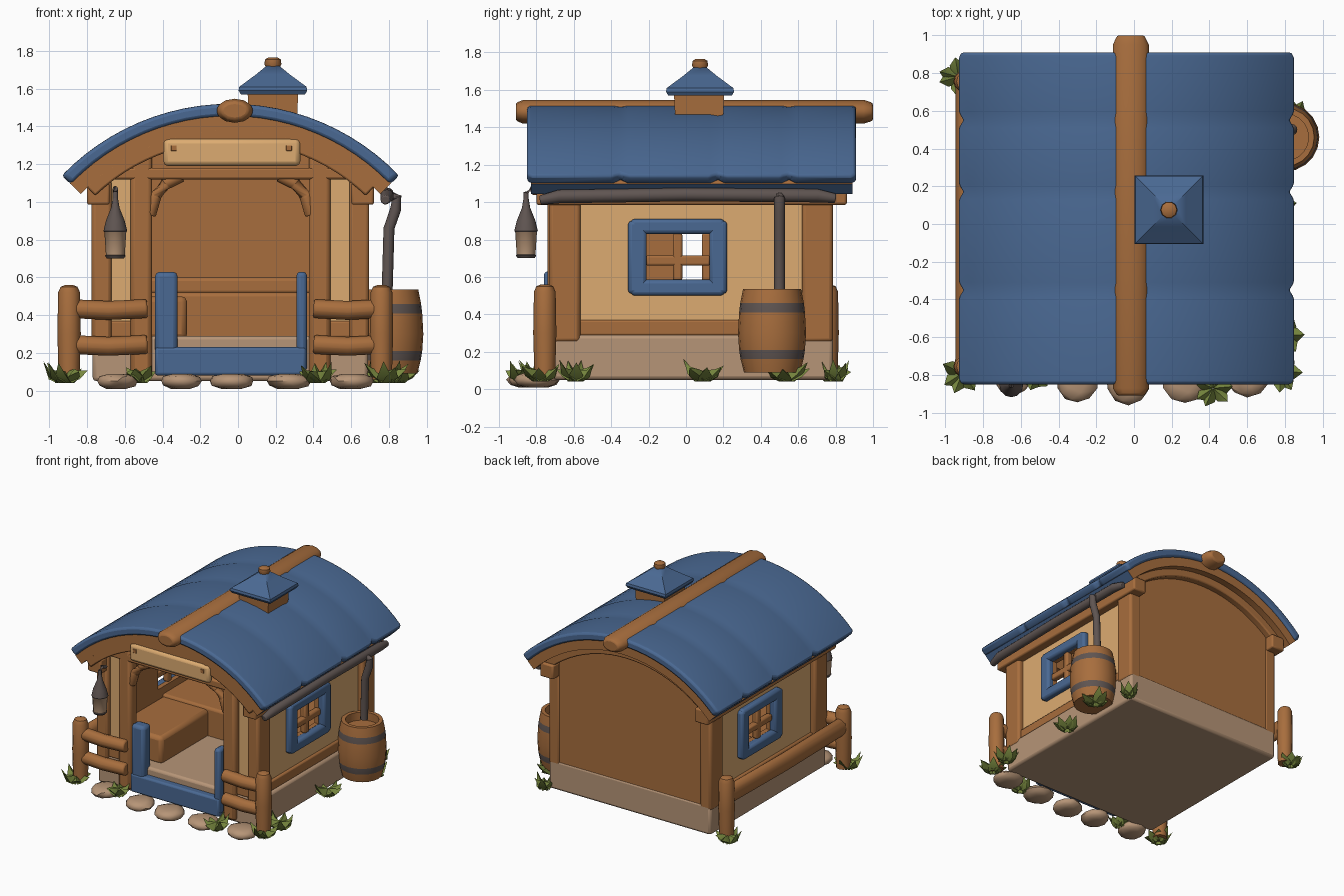
import bpy, bmesh, math, random
from mathutils import Vector, Matrix

random.seed(4)
if "Cube" in bpy.data.objects:
    bpy.data.objects.remove(bpy.data.objects["Cube"])


def material(name, *rgb):
    m = bpy.data.materials.new(name)
    m.use_nodes = True
    m.diffuse_color = (*rgb, 1)
    m.node_tree.nodes["Principled BSDF"].inputs["Base Color"].default_value = (*rgb, 1)
    return m


WOOD = material("brown wood", 0.39, 0.155, 0.047)
BLUE = material("blue paint", 0.068, 0.14, 0.29)
PLASTER = material("tan plaster", 0.72, 0.41, 0.165)
STONE = material("pale stone", 0.47, 0.30, 0.185)
METAL = material("dark metal", 0.115, 0.09, 0.083)
GRASS = material("green grass", 0.19, 0.25, 0.05)
CX = -0.04  # middle of the house


def finish(name, bm, mats, bevel=0.0):
    bmesh.ops.recalc_face_normals(bm, faces=bm.faces)
    mesh = bpy.data.meshes.new(name)
    bm.to_mesh(mesh)
    bm.free()
    ob = bpy.data.objects.new(name, mesh)
    bpy.context.collection.objects.link(ob)
    for m in mats if isinstance(mats, tuple) else (mats,):
        mesh.materials.append(m)
    if bevel:
        mod = ob.modifiers.new("soft edges", "BEVEL")
        mod.width, mod.segments = bevel, 2
    bpy.ops.object.select_all(action="DESELECT")
    bpy.context.view_layer.objects.active = ob
    ob.select_set(True)
    bpy.ops.object.shade_smooth_by_angle(angle=math.radians(42))
    return ob


def box(name, x, y, z, mat, bevel=0.012):
    bm = bmesh.new()
    size = Matrix.Diagonal((x[1] - x[0], y[1] - y[0], z[1] - z[0], 1))
    mid = Matrix.Translation((sum(x) / 2, sum(y) / 2, sum(z) / 2))
    bmesh.ops.create_cube(bm, size=1, matrix=mid @ size)
    return finish(name, bm, mat, bevel)


def lathe(name, centre, profile, mat, sides=20, rule=None, turn=0.0):
    """Stack rings of (radius, height) and close both ends."""
    bm = bmesh.new()
    rings = []
    for r, h in profile:
        angles = [turn + math.tau * i / sides for i in range(sides)]
        rings.append([bm.verts.new((centre[0] + r * math.cos(a), centre[1] + r * math.sin(a), h)) for a in angles])
    for k, (a, b) in enumerate(zip(rings, rings[1:])):
        for i in range(sides):
            j = (i + 1) % sides
            f = bm.faces.new((a[i], a[j], b[j], b[i]))
            f.material_index = rule(k) if rule else 0
    bm.faces.new(rings[0])
    bm.faces.new(rings[-1])
    return finish(name, bm, mat)


def tube(name, points, r, mat, flat=1.0, taper=1.0):
    """Round bar swept along a path, optionally flattened, with narrowed ends."""
    bm = bmesh.new()
    pts = [Vector(p) for p in points]
    rings = []
    for i, p in enumerate(pts):
        d = (pts[min(i + 1, len(pts) - 1)] - pts[max(i - 1, 0)]).normalized()
        u = d.cross(Vector((0, 0, 1)) if abs(d.z) < 0.8 else Vector((0, 1, 0))).normalized()
        v = u.cross(d)
        s = r * (taper if i in (0, len(pts) - 1) else 1)
        rings.append([bm.verts.new(p + s * (math.cos(t) * u + flat * math.sin(t) * v))
                      for t in (math.tau * k / 12 for k in range(12))])
    for a, b in zip(rings, rings[1:]):
        for i in range(12):
            bm.faces.new((a[i], a[i - 1], b[i - 1], b[i]))
    bm.faces.new(rings[0])
    bm.faces.new(rings[-1])
    return finish(name, bm, mat, 0.012 if r > 0.03 else 0)


def arch(name, r0, r1, half, stations, mats, bevel=0.01):
    """Curved shell along y; each station is (y, amount pinched in). The eave edges take the last material."""
    bm = bmesh.new()
    loops = []
    for y, pinch in stations:
        a = [(-1 + i / 12) * (half - pinch) for i in range(25)]
        path = [(r1 - pinch * 0.3, t) for t in a] + [(r0, t) for t in reversed(a)]
        loops.append([bm.verts.new((CX + r * math.sin(t), y, 0.28 + r * math.cos(t))) for r, t in path])
    for a, b in zip(loops, loops[1:]):
        for i in range(len(a)):
            f = bm.faces.new((a[i], a[i - 1], b[i - 1], b[i]))
            f.material_index = len(mats) - 1 if i in (0, 25) else 0
    for loop in (loops[0], loops[-1]):
        for i in range(24):
            bm.faces.new((loop[i], loop[i + 1], loop[48 - i], loop[49 - i]))
    return finish(name, bm, mats, bevel)


def gable(name, y0, y1, bottom, half, mat):
    """Upright panel with a curved top that meets the roof."""
    bm = bmesh.new()
    xs = [half * (-1 + i / 10) for i in range(21)]
    outline = [(-half, bottom)] + [(x, 0.28 + math.sqrt(1.21 - x * x)) for x in xs] + [(half, bottom)]
    face = bm.faces.new([bm.verts.new((CX + x, y0, z)) for x, z in outline])
    out = bmesh.ops.extrude_face_region(bm, geom=[face])
    bmesh.ops.translate(bm, verts=[v for v in out["geom"] if isinstance(v, bmesh.types.BMVert)], vec=(0, y1 - y0, 0))
    return finish(name, bm, mat)


# Stone base, whose top is the floor
box("stone_base", (-0.77, 0.69), (-0.71, 0.785), (0.05, 0.29), STONE, 0.02)

# Roof: blue shingles with pinched seams over a wooden shell with blue eaves
stations = [(-0.85, 0.012), (-0.82, 0)]
for seam in (-0.35, 0.17, 0.55):
    stations += [(seam - 0.04, 0), (seam, 0.022), (seam + 0.04, 0)]
stations += [(0.88, 0), (0.91, 0.012)]
arch("roof_shingles", 1.175, 1.24, 0.805, stations, (BLUE,), 0.015)
arch("roof_shell", 1.10, 1.18, 0.805, [(-0.83, 0), (0.89, 0)], (WOOD, BLUE), 0)
for name, y in (("front", -0.79), ("back", 0.80)):
    arch(name + "_roof_rib", 1.04, 1.11, 0.76, [(y - 0.035, 0), (y + 0.035, 0)], (WOOD,))
tube("ridge_beam", [(-0.017, y, 1.483) for y in (-0.91, -0.87, 0.2, 0.95, 1.0)], 0.098, WOOD, 0.65, 0.75)

# Back wall and front gable
gable("back_wall", 0.71, 0.78, 0.27, 0.72, WOOD)
gable("front_gable", -0.70, -0.65, 1.12, 0.70, WOOD)
box("door_lintel", (-0.70, 0.62), (-0.74, -0.66), (1.12, 1.18), WOOD)

# Side walls, each with an open window
for side, label, wy in ((1, "left", -0.045), (-1, "right", 0.11)):
    def span(a, b, s=side):
        return tuple(sorted((CX + s * a, CX + s * b)))
    hole_y, hole_z = (wy - 0.17, wy + 0.175), (0.58, 0.835)
    for part, y, z in (("front", (-0.68, hole_y[0]), (0.28, 1.09)), ("back", (hole_y[1], 0.74), (0.28, 1.09)),
                       ("lower", hole_y, (0.28, hole_z[0])), ("upper", hole_y, (hole_z[1], 1.09))):
        wall = box(f"{label}_wall_{part}", span(0.64, 0.69), y, z, (WOOD, PLASTER), 0)
        for f in wall.data.polygons:
            f.material_index = int(f.normal.x * side > 0.5)
    box(label + "_sill_beam", span(0.66, 0.71), (-0.68, 0.74), (0.285, 0.37), WOOD)
    box(label + "_top_beam", span(0.64, 0.76), (-0.80, 0.86), (0.985, 1.10), WOOD)
    for part, y in (("front", (-0.73, -0.565)), ("back", (0.62, 0.785))):
        box(f"{label}_{part}_corner_post", span(0.63, 0.735), y, (0.25, 1.12), WOOD, 0.02)
    # Window frame and cross bars
    for part, y, z in (("front", (wy - 0.265, wy - 0.165), (0.51, 0.90)), ("back", (wy + 0.17, wy + 0.265), (0.51, 0.90)),
                       ("bottom", (wy - 0.25, wy + 0.25), (0.50, 0.585)), ("top", (wy - 0.25, wy + 0.25), (0.83, 0.91))):
        box(f"{label}_window_frame_{part}", span(0.67, 0.735), y, z, BLUE, 0.02)
    box(label + "_window_upright_bar", span(0.65, 0.70), (wy - 0.025, wy + 0.025), hole_z, WOOD)
    box(label + "_window_level_bar", span(0.65, 0.70), hole_y, (0.66, 0.715), WOOD)
    # Front panel, door pillar and brace
    box(label + "_front_panel", span(0.51, 0.66), (-0.69, -0.65), (0.36, 1.13), PLASTER, 0)
    box(label + "_front_sill", span(0.51, 0.66), (-0.71, -0.65), (0.28, 0.37), WOOD)
    box(label + "_door_pillar", span(0.415, 0.53), (-0.74, -0.64), (0.07, 1.26), WOOD, 0.025)
    tube(label + "_door_brace", [(CX + side * x, -0.70, z) for x, z in ((0.43, 0.93), (0.40, 1.03), (0.34, 1.10), (0.26, 1.14))],
         0.035, WOOD)

# Doorway threshold
box("threshold", (-0.44, 0.36), (-0.765, -0.68), (0.08, 0.23), BLUE, 0.015)
box("threshold_post_right", (-0.44, -0.32), (-0.76, -0.66), (0.10, 0.63), BLUE, 0.025)
box("threshold_post_left", (0.31, 0.365), (-0.76, -0.66), (0.10, 0.63), BLUE, 0.02)

# Benches around the floor inside
box("back_bench", (-0.70, 0.60), (0.0, 0.72), (0.27, 0.52), WOOD, 0.02)
box("side_bench", (-0.70, -0.27), (-0.60, 0.05), (0.27, 0.50), WOOD, 0.03)
box("bench_back_rail", (-0.70, 0.60), (0.66, 0.72), (0.51, 0.60), WOOD, 0.02)

# Blank sign board with pegs
box("sign_board", (-0.395, 0.33), (-0.845, -0.79), (1.19, 1.335), PLASTER, 0.025)
for x in (-0.34, 0.27):
    box("sign_peg", (x - 0.015, x + 0.015), (-0.851, -0.842), (1.27, 1.30), WOOD, 0.003)

# Vent turret on the roof
SQ = math.sqrt(2)
lathe("turret_body", (0.185, 0.07), [(0.125 * SQ, 1.38), (0.135 * SQ, 1.60)], WOOD, 4, turn=math.pi / 4)
lathe("turret_roof", (0.185, 0.075), [(0.17 * SQ, 1.57), (0.182 * SQ, 1.59), (0.178 * SQ, 1.61), (0.09 * SQ, 1.675),
      (0.035 * SQ, 1.72)], BLUE, 4, turn=math.pi / 4)
lathe("turret_knob", (0.185, 0.075), [(0.03, 1.70), (0.045, 1.73), (0.042, 1.755), (0.025, 1.765)], WOOD, 10)

# Gutter, downpipe and rain barrel
tube("gutter", [(0.78, -0.78, 1.01), (0.79, -0.68, 1.03), (0.79, 0.0, 1.04), (0.79, 0.7, 1.035), (0.78, 0.8, 1.02)],
     0.036, METAL, taper=0.7)
tube("downpipe", [(0.79, 0.5, 1.04), (0.84, 0.5, 1.02), (0.835, 0.5, 0.96), (0.80, 0.5, 0.86), (0.79, 0.5, 0.52)], 0.029, METAL)
lathe("rain_barrel", (0.80, 0.46), [(0.15, 0.09), (0.168, 0.16), (0.176, 0.21), (0.182, 0.30), (0.176, 0.41), (0.17, 0.46),
      (0.155, 0.535), (0.125, 0.535), (0.125, 0.47)], (WOOD, METAL), 20, lambda k: int(k in (1, 4)))

# Hanging lantern
lathe("lantern", (-0.65, -0.855), [(0.045, 0.70), (0.055, 0.715), (0.05, 0.72), (0.058, 0.84), (0.063, 0.845), (0.05, 0.90),
      (0.022, 0.97), (0.012, 1.03)], (METAL, STONE), 12, lambda k: int(k == 2))
tube("lantern_hook", [(-0.65, -0.855, 1.0), (-0.65, -0.855, 1.05), (-0.65, -0.83, 1.07), (-0.65, -0.78, 1.05)], 0.014, METAL)

# Fence
for name, x, y in (("front_right", -0.895, -0.755), ("front_left", 0.76, -0.755), ("back_right", -0.895, 0.755)):
    lathe(name + "_fence_post", (x, y), [(0.055, 0.06), (0.062, 0.3), (0.058, 0.52), (0.045, 0.55), (0.02, 0.56)], WOOD, 12)
for x0, x1, side in ((-0.895, -0.48, "right"), (0.40, 0.76, "left")):
    for z in (0.245, 0.435):
        tube(f"{side}_front_rail", [(x0, -0.75, z), ((x0 + x1) / 2, -0.75, z - 0.01), (x1, -0.75, z)], 0.05, WOOD)
tube("side_rail", [(-0.895, -0.755, 0.40), (-0.895, 0, 0.39), (-0.895, 0.755, 0.40)], 0.05, WOOD, 1.5)

# Stepping stones
for x, y, w in ((-0.64, -0.79, 0.11), (-0.30, -0.83, 0.11), (-0.03, -0.84, 0.12), (0.27, -0.83, 0.12), (0.60, -0.80, 0.12)):
    bm = bmesh.new()
    bmesh.ops.create_icosphere(bm, subdivisions=2, radius=1)
    for v in bm.verts:
        v.co *= random.uniform(0.95, 1.04)
        v.co = Vector((x + w * v.co.x, y + 0.12 * v.co.y, 0.05 + 0.05 * max(-0.8, min(0.75, v.co.z))))
    finish("stepping_stone", bm, STONE)

# Grass tufts: fans of broad leaning blades
for x, y, r in ((-0.91, -0.79, 0.12), (-0.52, -0.80, 0.09), (0.42, -0.87, 0.11), (0.78, -0.78, 0.12), (0.80, -0.59, 0.11),
                (0.75, 0.09, 0.12), (0.84, 0.54, 0.13), (0.72, 0.8, 0.08), (-0.93, 0.78, 0.11)):
    bm = bmesh.new()
    for i in range(7):
        a = math.tau * i / 7 + random.uniform(-0.25, 0.25)
        out = Vector((math.cos(a), math.sin(a), 0))
        wide = Vector((-out.y, out.x, 0)) * 0.036
        root = Vector((x, y, 0.04)) + out * r * 0.2
        mid = root + out * r * 0.4 + Vector((0, 0, random.uniform(0.02, 0.04)))
        tip = bm.verts.new(root + out * r * 0.75 + Vector((0, 0, random.uniform(0.05, 0.12))))
        low = [bm.verts.new(p) for p in (root - wide, root + wide, root - out * 0.02 + Vector((0, 0, 0.06)))]
        high = [bm.verts.new(p) for p in (mid - wide, mid + wide, mid + Vector((0, 0, 0.04)))]
        bm.faces.new(low)
        for k in range(3):
            bm.faces.new((low[k], low[k - 1], high[k - 1], high[k]))
            bm.faces.new((high[k], high[k - 1], tip))
    finish("grass_tuft", bm, GRASS)
